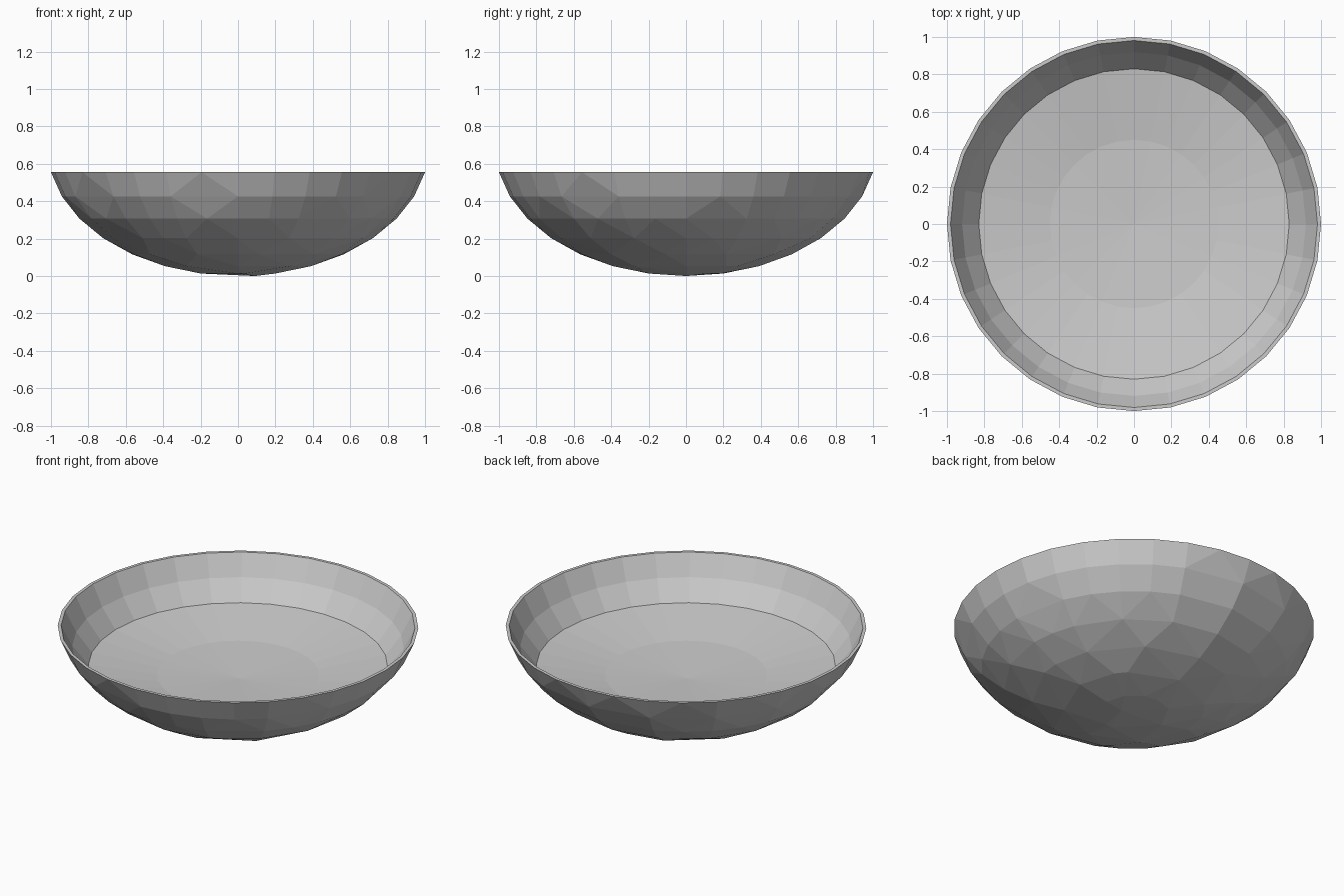
import bpy, bmesh, math, random

if "Cube" in bpy.data.objects:
    bpy.data.objects.remove(bpy.data.objects["Cube"])

random.seed(4)
SIDES = 32
STEP = 2 * math.pi / SIDES
RIM_Z = 0.555


def make_object(name, bm):
    mesh = bpy.data.meshes.new(name)
    bm.to_mesh(mesh)
    bm.free()
    obj = bpy.data.objects.new(name, mesh)
    bpy.context.collection.objects.link(obj)
    return obj


def ring(bm, r, z, keep=lambda i: True):
    return [bm.verts.new((r * math.sin(i * STEP), r * math.cos(i * STEP), z))
            for i in range(SIDES) if keep(i)]


def lathe(bm, profile):
    """Stack rings of quads and close the last ring with a point."""
    rings = [ring(bm, r, z) for r, z in profile[:-1]]
    tip = bm.verts.new((0, 0, profile[-1][1]))
    for a, b in zip(rings, rings[1:]):
        for i in range(SIDES):
            j = (i + 1) % SIDES
            bm.faces.new((a[i], a[j], b[j], b[i]))
    last = rings[-1]
    for i in range(SIDES):
        bm.faces.new((last[i], last[(i + 1) % SIDES], tip))


# Bowl outside: faceted hull of a flattened sphere, coarser toward the base
bm = bmesh.new()
spacing = {1: 8, 2: 4, 3: 3, 4: 2, 5: 2, 6: 2, 7: 1}
for k, gap in spacing.items():
    a = math.radians(11.25 * k)
    extra = 0.4 if k >= 5 else 0.12
    z = RIM_Z if k == 7 else 0.69 * (1 - math.cos(a))
    r = 1.0 if k == 7 else 1.0195 * math.sin(a)
    ring(bm, r, z,
         lambda i: i % gap == 0 or i % 8 == 0 or random.random() < extra)
bm.verts.new((0.09, 0, 0))
bmesh.ops.convex_hull(bm, input=bm.verts[:])
lid = [f for f in bm.faces if all(v.co.z > RIM_Z - 0.001 for v in f.verts)]
bmesh.ops.delete(bm, geom=lid, context='FACES')

# Bowl rim and inside wall
lathe(bm, [(1.0, RIM_Z), (0.981, RIM_Z), (0.919, 0.43), (0.828, 0.312),
           (0.5, 0.19), (0, 0.13)])
bmesh.ops.remove_doubles(bm, verts=bm.verts[:], dist=0.0005)
bmesh.ops.recalc_face_normals(bm, faces=bm.faces[:])
make_object("bowl", bm)

# Shallow dished filling inside the bowl
bm = bmesh.new()
lathe(bm, [(0.83, 0.315), (0.45, 0.26), (0, 0.24)])
bmesh.ops.recalc_face_normals(bm, faces=bm.faces[:])
if sum(f.normal.z for f in bm.faces) < 0:
    bmesh.ops.reverse_faces(bm, faces=bm.faces[:])
make_object("filling", bm)
